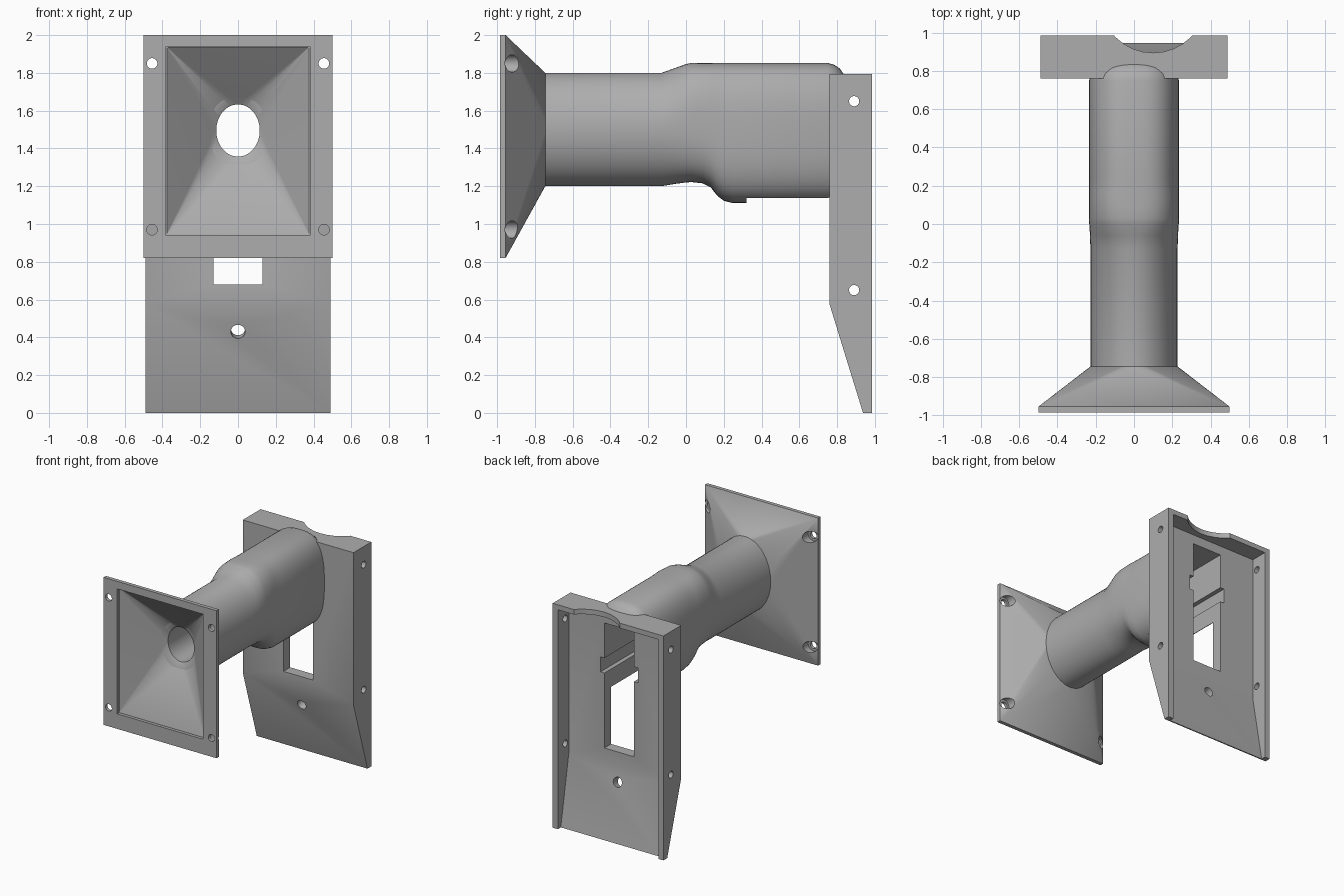
import bpy, bmesh, math
from mathutils import Matrix, Vector

cube = bpy.data.objects.get("Cube")
if cube:
    bpy.data.objects.remove(cube, do_unlink=True)

grey = bpy.data.materials.new("light grey plastic")
grey.use_nodes = True
COLOUR = (0.42, 0.42, 0.42, 1)
grey.diffuse_color = COLOUR
grey.node_tree.nodes["Principled BSDF"].inputs["Base Color"].default_value = COLOUR

AXIS_Z = 1.495      # height of the tube axis
SEGMENTS = 64


def finish(bm, name):
    bmesh.ops.recalc_face_normals(bm, faces=bm.faces)
    mesh = bpy.data.meshes.new(name)
    bm.to_mesh(mesh)
    bm.free()
    mesh.materials.append(grey)
    obj = bpy.data.objects.new(name, mesh)
    bpy.context.collection.objects.link(obj)
    return obj


def ring(y, top, bottom, rx, power=2):
    """Superellipse cross-section in the xz plane."""
    points = []
    for i in range(SEGMENTS):
        a = math.tau * i / SEGMENTS
        c, s = math.cos(a), math.sin(a)
        x = math.copysign(abs(c) ** (2 / power), c) * rx
        z = math.copysign(abs(s) ** (2 / power), s) * (top - bottom) / 2
        points.append((x, y, z + (top + bottom) / 2))
    return points


def rectangle(y, half, bottom, top):
    return [(-half, y, bottom), (half, y, bottom), (half, y, top), (-half, y, top)]


def loft(name, sections):
    """Skin matching closed sections and cap both ends."""
    bm = bmesh.new()
    loops = [[bm.verts.new(p) for p in s] for s in sections]
    n = len(loops[0])
    for a, b in zip(loops, loops[1:]):
        for i in range(n):
            j = (i + 1) % n
            bm.faces.new((a[i], a[j], b[j], b[i]))
    bm.faces.new(loops[0])
    bm.faces.new(loops[-1])
    return finish(bm, name)


def hull(name, points):
    bm = bmesh.new()
    for p in points:
        bm.verts.new(p)
    bmesh.ops.convex_hull(bm, input=bm.verts)
    bmesh.ops.dissolve_limit(bm, angle_limit=0.002, verts=bm.verts, edges=bm.edges)
    return finish(bm, name)


def box(name, half, y0, y1, z0, z1):
    return loft(name, [rectangle(y, half, z0, z1) for y in (y0, y1)])


def side_profile(name, half, yz):
    return loft(name, [[(x, y, z) for y, z in yz] for x in (-half, half)])


def rod(name, centre, direction, radius, length):
    bm = bmesh.new()
    turn = Vector((0, 0, 1)).rotation_difference(Vector(direction)).to_matrix().to_4x4()
    bmesh.ops.create_cone(bm, cap_ends=True, segments=SEGMENTS // 2, radius1=radius,
                          radius2=radius, depth=length,
                          matrix=Matrix.Translation(centre) @ turn)
    return finish(bm, name)


def boolean(target, other, operation="DIFFERENCE"):
    mod = target.modifiers.new("cut", "BOOLEAN")
    mod.operation = operation
    mod.solver = "EXACT"
    mod.object = other
    bpy.context.view_layer.objects.active = target
    bpy.ops.object.modifier_apply(modifier=mod.name)


def cut(cutter, *targets):
    for t in targets:
        boolean(t, cutter)
    bpy.data.objects.remove(cutter, do_unlink=True)


# Front flange: thin plate tapering back to the oval tube
flange = hull("front_flange", rectangle(-0.985, 0.5, 0.82, 2.0)
              + rectangle(-0.955, 0.5, 0.82, 2.0) + ring(-0.745, 1.8, 1.2, 0.228))

# Tube: oval at the front, swelling to a taller flat-sided body, domed at the back
stations = [
    (-0.745, 1.8, 1.2, 0.228, 2), (-0.13, 1.8, 1.2, 0.228, 2),
    (-0.06, 1.825, 1.212, 0.23, 2.2), (0.0, 1.847, 1.22, 0.234, 2.5),
    (0.03, 1.853, 1.222, 0.235, 2.6), (0.09, 1.853, 1.215, 0.235, 2.7),
    (0.13, 1.853, 1.195, 0.235, 2.8), (0.165, 1.853, 1.15, 0.235, 2.8),
    (0.20, 1.853, 1.123, 0.235, 2.8), (0.25, 1.853, 1.11, 0.235, 2.8),
    (0.75, 1.853, 1.11, 0.235, 2.8), (0.785, 1.843, 1.12, 0.225, 2.8),
    (0.815, 1.822, 1.14, 0.205, 2.8), (0.84, 1.785, 1.17, 0.18, 2.8),
]
tube = loft("viewing_tube", [ring(*s) for s in stations])

# Rear housing: block with a sloped lower front, hollowed from behind
housing = side_profile("rear_housing", 0.49, [
    (0.76, 1.795), (0.985, 1.795), (0.985, 0), (0.937, 0), (0.76, 0.575)])
cut(side_profile("recess", 0.445, [
    (0.845, 1.755), (1.1, 1.755), (1.1, -0.1), (0.965, -0.1), (0.845, 0.56)]), housing)

# Funnel opening and bore
cut(hull("funnel", rectangle(-1.02, 0.38, 0.94, 1.94) + rectangle(-0.96, 0.38, 0.94, 1.94)),
    flange)
cut(hull("funnel_taper", rectangle(-0.965, 0.38, 0.94, 1.94)
         + ring(-0.72, AXIS_Z + 0.138, AXIS_Z - 0.138, 0.115)), flange, tube)
cut(loft("bore", [ring(y, AXIS_Z + 0.138, AXIS_Z - 0.138, 0.115) for y in (-0.78, 0.4)]),
    flange, tube)

# Chamber open below the tube and through the housing, with side grooves
cut(box("chamber", 0.13, 0.32, 0.9, 0.68, 1.68), tube, housing)
cut(box("groove", 0.165, 0.32, 0.9, 1.28, 1.4), tube, housing)

# Countersunk flange screw holes
for x in (-0.455, 0.455):
    for z in (0.97, 1.85):
        cut(rod("screw_hole", (x, -0.95, z), (0, 1, 0), 0.028, 0.3), flange)
        cut(rod("screw_seat", (x, -0.86, z), (0, 1, 0), 0.046, 0.2), flange)

# Housing side holes, tilted lower hole and curved notch in the top
for z in (0.65, 1.65):
    cut(rod("side_hole", (0, 0.89, z), (1, 0, 0), 0.027, 1.2), housing)
cut(rod("lower_hole", (0, 0.82, 0.435), (0, 0.955, 0.295), 0.038, 0.4), housing)
cut(rod("notch", (0.1, 1.173, 1.8), (0, 0, 1), 0.278, 0.4), housing)

# Smooth curved walls, keep hard edges crisp
for obj in (flange, tube, housing):
    bpy.ops.object.select_all(action="DESELECT")
    obj.select_set(True)
    bpy.context.view_layer.objects.active = obj
    bpy.ops.object.shade_smooth_by_angle(angle=math.radians(30))
